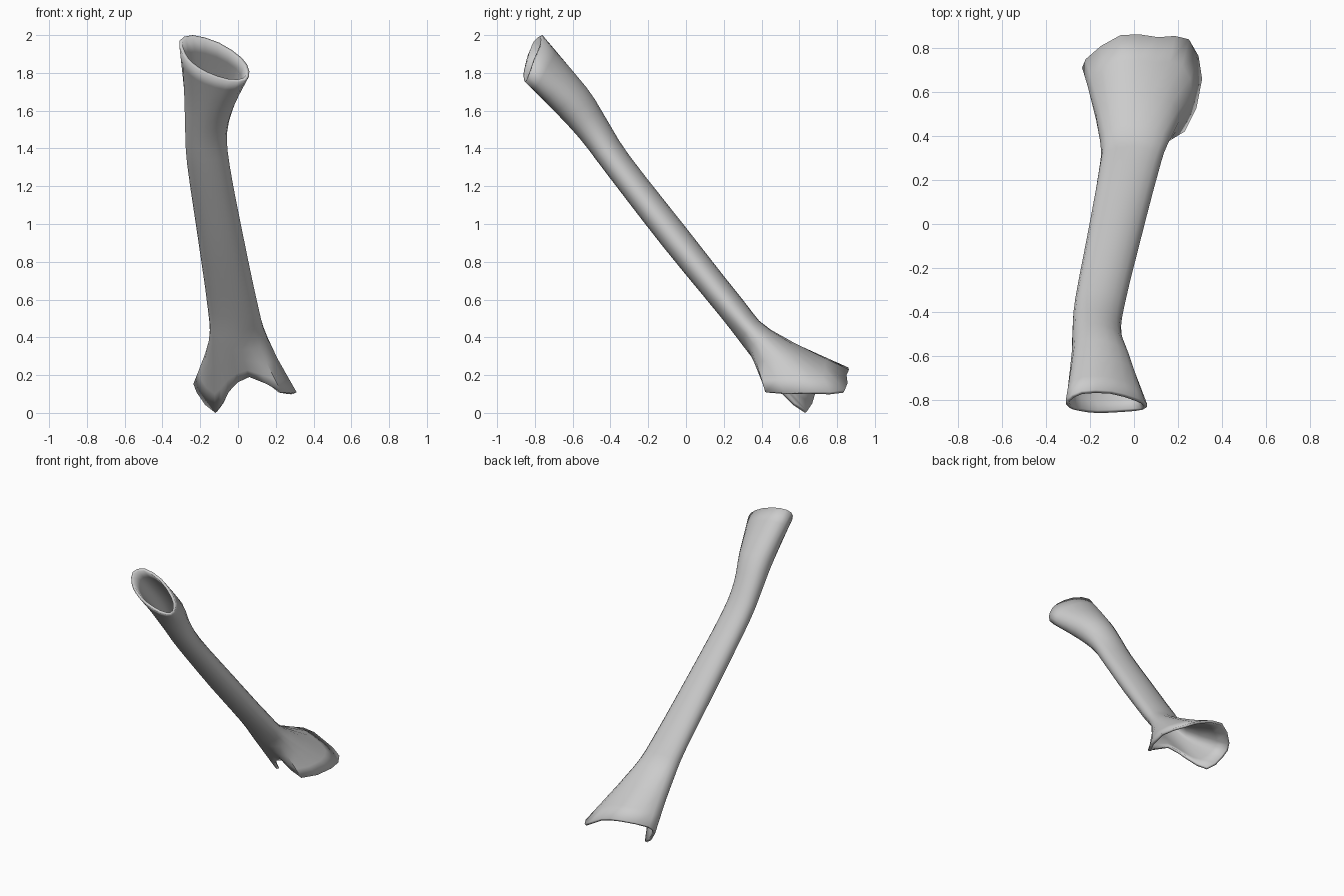
import bpy, bmesh, math
from mathutils import Vector

if "Cube" in bpy.data.objects:
    bpy.data.objects.remove(bpy.data.objects["Cube"])

# Bone-grey material
grey = bpy.data.materials.new("light_grey")
grey.use_nodes = True
grey.diffuse_color = (0.6, 0.6, 0.6, 1)
grey.node_tree.nodes["Principled BSDF"].inputs["Base Color"].default_value = (0.6, 0.6, 0.6, 1)
grey.node_tree.nodes["Principled BSDF"].inputs["Roughness"].default_value = 0.8

# Both rims start at the upper back and run clockwise as seen from the front
TOP_RIM = [(-.24, -.76, 2.0), (-.10, -.76, 1.96), (.02, -.795, 1.88), (.06, -.82, 1.81),
           (.04, -.845, 1.76), (-.05, -.855, 1.755), (-.17, -.86, 1.795),
           (-.25, -.85, 1.845), (-.295, -.835, 1.90), (-.31, -.80, 1.97)]
BASE_RIM = [(-.06, .86, .24), (.11, .85, .20), (.25, .84, .12), (.31, .66, .11),
            (.23, .42, .11), (.06, .43, .19), (-.05, .50, .11),
            (-.12, .63, .0), (-.22, .68, .11), (-.22, .75, .19)]
ANGLES = [112, 72, 32, -5, -45, -85, -120, -150, -175, 148]

# Shaft sections: centre, half width, half depth, roll in degrees
SHAFT = [((-.150, -.608, 1.657), .140, .100, 20),
         ((-.169, -.488, 1.500), .114, .085, 16),
         ((-.157, -.360, 1.315), .115, .075, 12),
         ((-.092, -.061, .931), .123, .078, 8),
         ((-.025, .243, .553), .136, .074, 4),
         ((.003, .385, .386), .158, .085, 0)]


def section(centre, a, b, roll):
    """Rolled ellipse lying square to the shaft."""
    side, up = Vector((1, 0, 0)), Vector((0, .78, .63))
    r = math.radians(roll)
    major = side * math.cos(r) - up * math.sin(r)
    minor = side * math.sin(r) + up * math.cos(r)
    ring = []
    for angle in ANGLES:
        t = math.radians(angle + roll)
        ring.append(Vector(centre) + major * a * math.cos(t) + minor * b * math.sin(t))
    return ring


def smooth_path(points, steps, closed):
    """Curve running through all the points."""
    n = len(points)

    def at(i):
        return points[i % n] if closed else points[max(0, min(n - 1, i))]

    out = []
    for i in range(n if closed else n - 1):
        p, q, r, s = at(i - 1), at(i), at(i + 1), at(i + 2)
        for k in range(steps):
            t = k / steps
            out.append(q + .5 * t * ((r - p) + t * ((2 * p - 5 * q + 4 * r - s)
                                                   + t * (3 * (q - r) + s - p))))
    if not closed:
        out.append(points[-1].copy())
    return out


# Loft the rings into an open tube
rings = [[Vector(p) for p in TOP_RIM]] + [section(*s) for s in SHAFT] + [[Vector(p) for p in BASE_RIM]]
rings = [smooth_path(ring, 2, True) for ring in rings]
columns = [smooth_path(list(column), 3, False) for column in zip(*rings)]

bm = bmesh.new()
grid = [[bm.verts.new(p) for p in column] for column in columns]
for j, column in enumerate(grid):
    following = grid[(j + 1) % len(grid)]
    for i in range(len(column) - 1):
        bm.faces.new((column[i], following[i], following[i + 1], column[i + 1]))
mesh = bpy.data.meshes.new("hollow_shaft")
bm.to_mesh(mesh)
bm.free()
mesh.materials.append(grey)
shaft = bpy.data.objects.new("hollow_shaft", mesh)
bpy.context.collection.objects.link(shaft)

# Smooth shading and a thin inner wall
bpy.context.view_layer.objects.active = shaft
shaft.select_set(True)
bpy.ops.object.shade_smooth_by_angle(angle=math.radians(50))
wall = shaft.modifiers.new("wall", 'SOLIDIFY')
wall.thickness = .018
wall.offset = -1
